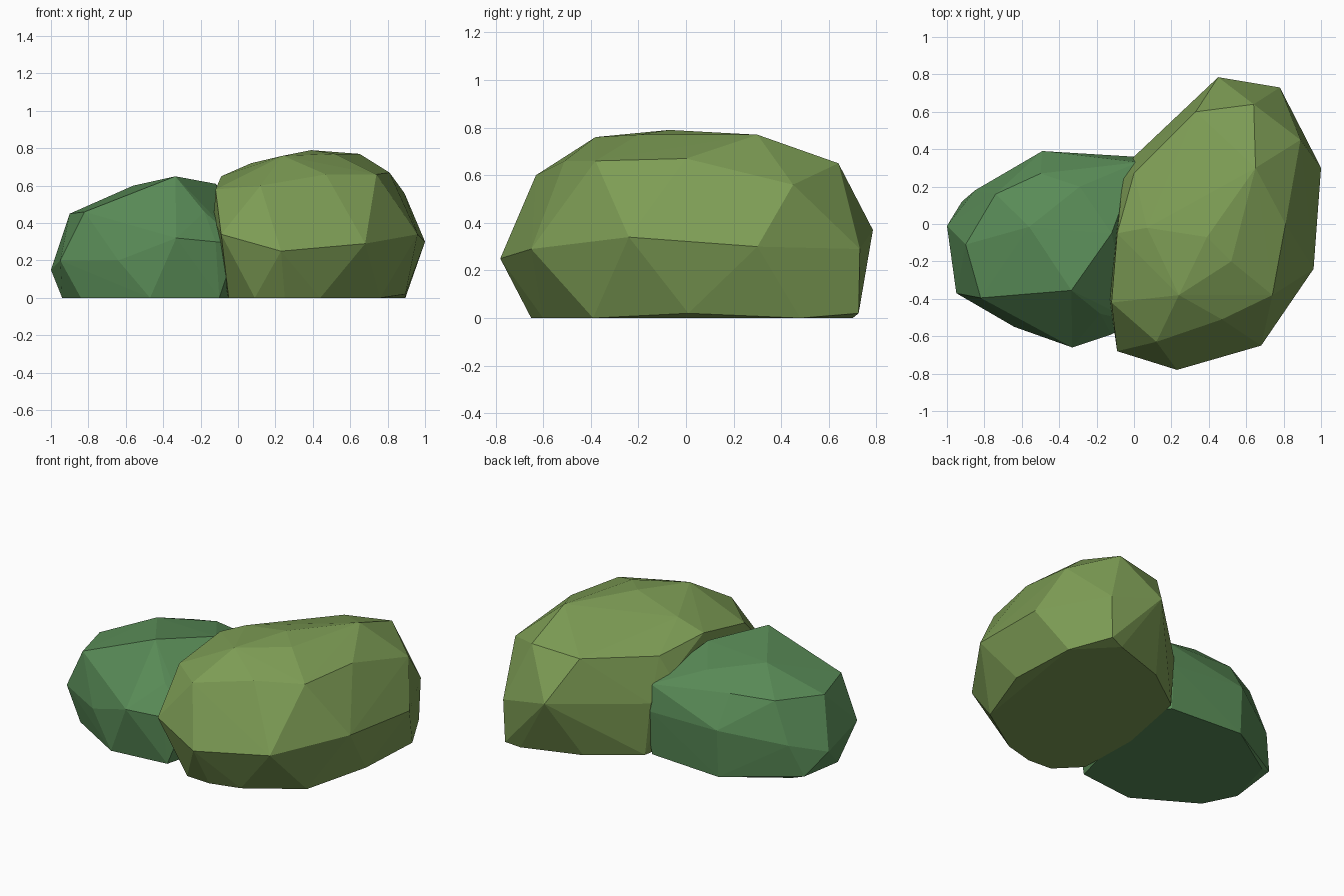
import bpy, bmesh


def leafy_mound(name, color, rings):
    """Faceted convex mound spanned by a few rough horizontal rings of corner points."""
    bm = bmesh.new()
    for ring in rings:
        for p in ring:
            bm.verts.new(p)
    res = bmesh.ops.convex_hull(bm, input=bm.verts[:])
    junk = {g for g in res["geom_interior"] + res["geom_unused"]
            if isinstance(g, bmesh.types.BMVert)}
    bmesh.ops.delete(bm, geom=list(junk), context='VERTS')
    # merge the coplanar underside into one flat face
    bmesh.ops.dissolve_limit(bm, angle_limit=0.01, verts=bm.verts[:], edges=bm.edges[:])
    bmesh.ops.recalc_face_normals(bm, faces=bm.faces[:])
    mesh = bpy.data.meshes.new(name)
    bm.to_mesh(mesh)
    bm.free()
    mat = bpy.data.materials.new(name + "_green")
    mat.diffuse_color = (*color, 1)
    mesh.materials.append(mat)
    obj = bpy.data.objects.new(name, mesh)
    bpy.context.collection.objects.link(obj)
    return obj


# Large bush: foot, waist, shoulder, crown
leafy_mound("large_bush", (0.205, 0.335, 0.09), [
    [(-0.05, -0.5, 0), (0.09, -0.64, 0), (0.25, -0.65, 0), (0.44, -0.6, 0),
     (0.76, -0.39, 0), (0.895, 0.01, 0.02), (0.895, 0.48, 0), (0.68, 0.70, 0),
     (0.32, 0.58, 0), (0.03, 0.37, 0), (-0.06, -0.1, 0)],
    [(-0.09, -0.68, 0.34), (0.23, -0.78, 0.25), (0.68, -0.65, 0.29),
     (0.96, -0.24, 0.34), (1.0, 0.30, 0.30), (0.78, 0.73, 0.29),
     (0.77, 0.725, 0.02), (0.45, 0.785, 0.37), (0.12, 0.47, 0.35),
     (0.0, 0.36, 0.33), (-0.10, -0.05, 0.33)],
    [(-0.12, -0.42, 0.58), (-0.13, -0.4, 0.42), (0.12, -0.63, 0.60),
     (0.47, -0.51, 0.66), (0.74, -0.38, 0.66), (0.81, 0.0, 0.67),
     (0.89, 0.45, 0.56), (0.64, 0.64, 0.65), (0.33, 0.60, 0.62),
     (0.0, 0.27, 0.60), (-0.06, 0.24, 0.48), (-0.09, -0.05, 0.65)],
    [(0.24, -0.38, 0.76), (0.52, -0.20, 0.77), (0.65, 0.30, 0.77),
     (0.39, -0.07, 0.79), (0.07, -0.02, 0.72)],
])

# Small bush: foot, waist, shoulder, crown (right end is buried in the large bush)
leafy_mound("small_bush", (0.10, 0.26, 0.095), [
    [(-0.94, -0.19, 0), (-0.84, -0.39, 0), (-0.47, -0.61, 0), (-0.1, -0.57, 0),
     (0.1, 0.2, 0), (0.0, 0.34, 0), (-0.49, 0.375, 0), (-0.92, 0.12, 0.02),
     (-0.85, 0.14, 0)],
    [(-1.0, -0.01, 0.15), (-0.95, -0.37, 0.20), (-0.64, -0.55, 0.20),
     (-0.33, -0.66, 0.32), (-0.12, -0.59, 0.30), (0.0, -0.52, 0.30),
     (0.1, 0.3, 0.30), (0.0, 0.36, 0.28), (-0.49, 0.39, 0.30),
     (-0.85, 0.18, 0.22)],
    [(-0.90, -0.11, 0.45), (-0.82, -0.395, 0.46), (-0.18, -0.48, 0.46),
     (0.02, 0.33, 0.44), (-0.50, 0.27, 0.495), (-0.74, 0.16, 0.47)],
    [(-0.56, -0.015, 0.60), (-0.335, -0.355, 0.65), (-0.29, 0.20, 0.565),
     (-0.12, -0.05, 0.61)],
])
